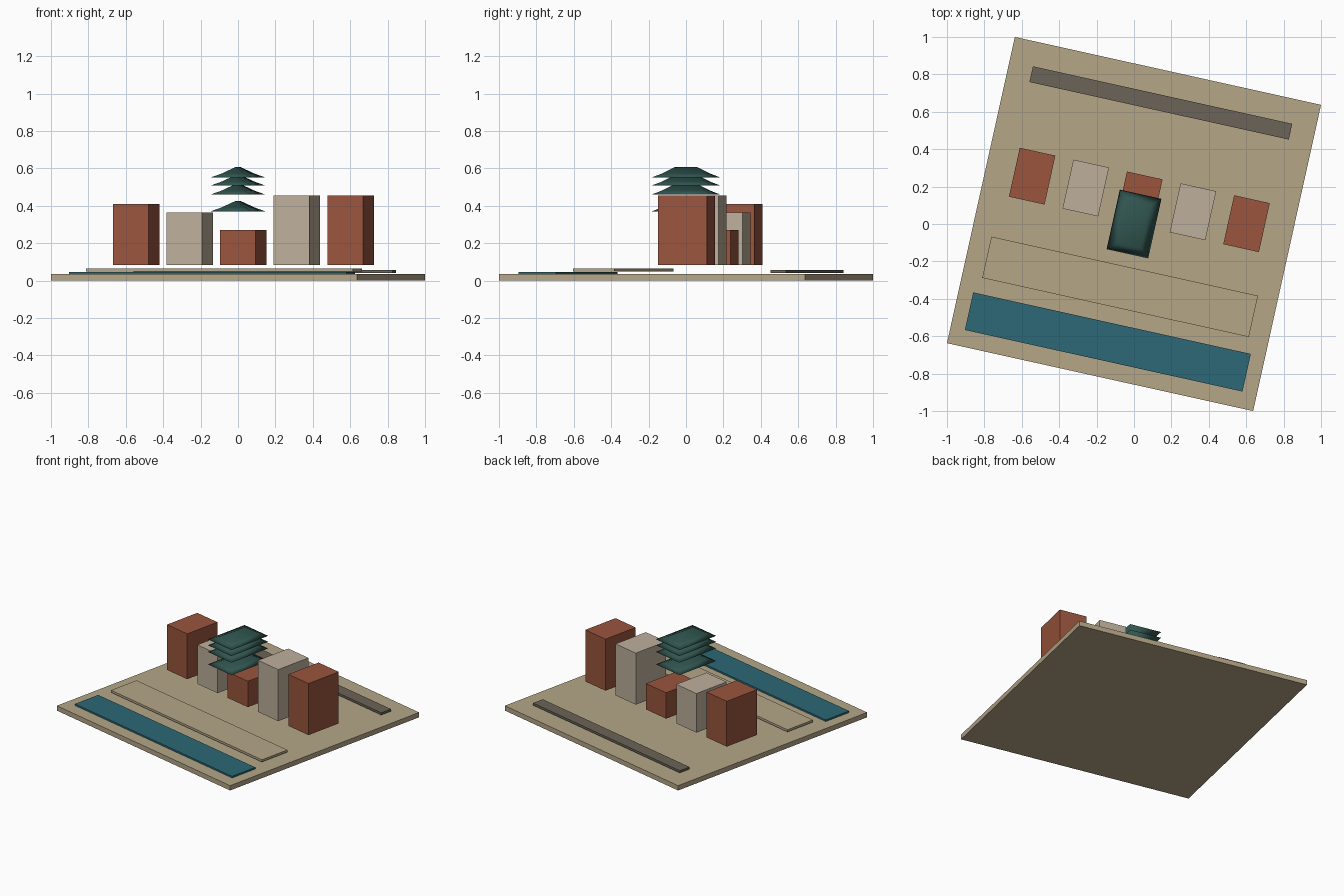
import bpy, bmesh, math

if "Cube" in bpy.data.objects:
    bpy.data.objects.remove(bpy.data.objects["Cube"])

ROT = math.radians(-12.5)   # whole site is turned about z


def material(name, rgb):
    m = bpy.data.materials.new(name)
    m.diffuse_color = (*rgb, 1)
    m.use_nodes = True
    m.node_tree.nodes["Principled BSDF"].inputs["Base Color"].default_value = m.diffuse_color
    return m


SAND = material("sand", (0.46, 0.38, 0.245))
BRICK = material("brick", (0.32, 0.09, 0.047))
STONE = material("stone", (0.51, 0.43, 0.33))
WATER = material("water", (0.025, 0.14, 0.18))
ASPHALT = material("asphalt", (0.147, 0.126, 0.095))
TILE = material("roof_tile", (0.03, 0.09, 0.078))


def finish(name, bm, mat):
    bmesh.ops.recalc_face_normals(bm, faces=bm.faces)
    me = bpy.data.meshes.new(name)
    bm.to_mesh(me)
    bm.free()
    me.materials.append(mat)
    ob = bpy.data.objects.new(name, me)
    ob.rotation_euler.z = ROT
    bpy.context.collection.objects.link(ob)
    return ob


def box(name, x, y, sx, sy, z0, z1, mat):
    bm = bmesh.new()
    bmesh.ops.create_cube(bm, size=1)
    for v in bm.verts:
        v.co = (x + v.co.x * sx, y + v.co.y * sy, z0 + (v.co.z + 0.5) * (z1 - z0))
    return finish(name, bm, mat)


def roof(name, z):
    # hipped roof: eaves rectangle, slightly sagging middle ring, short ridge
    bm = bmesh.new()
    signs = [(-1, -1), (1, -1), (1, 1), (-1, 1)]
    rings = [[bm.verts.new((a * hx, b * hy, z + h)) for a, b in signs]
             for hx, hy, h in [(0.114, 0.163, 0), (0.064, 0.118, 0.021)]]
    eaves, mid = rings
    front, back = (bm.verts.new((0, s * 0.06, z + 0.056)) for s in (-1, 1))
    bm.faces.new(eaves)
    for i in range(4):
        j = (i + 1) % 4
        bm.faces.new((eaves[i], eaves[j], mid[j], mid[i]))
    bm.faces.new((mid[0], mid[1], front))
    bm.faces.new((mid[1], mid[2], back, front))
    bm.faces.new((mid[2], mid[3], back))
    bm.faces.new((mid[3], mid[0], front, back))
    for f in bm.faces:
        f.smooth = True
    finish(name, bm, TILE)


# ground and flat strips
box("ground_slab", 0, 0, 1.677, 1.677, 0, 0.035, SAND)
box("canal", 0, -0.646, 1.52, 0.206, 0.033, 0.047, WATER)
box("promenade", 0, -0.344, 1.46, 0.226, 0.048, 0.064, SAND)
box("back_road", 0, 0.663, 1.42, 0.086, 0.041, 0.057, ASPHALT)

# row of five blocks with alternating walls
for i, top in enumerate([0.41, 0.365, 0.27, 0.455, 0.455]):
    box(f"building_{i + 1}", (i - 2) * 0.2935, 0.132, 0.195, 0.268, 0.083, top,
        STONE if i % 2 else BRICK)

# stacked pagoda roofs
for i, z in enumerate([0.37, 0.46, 0.508, 0.551]):
    roof(f"pagoda_roof_{i + 1}", z)
